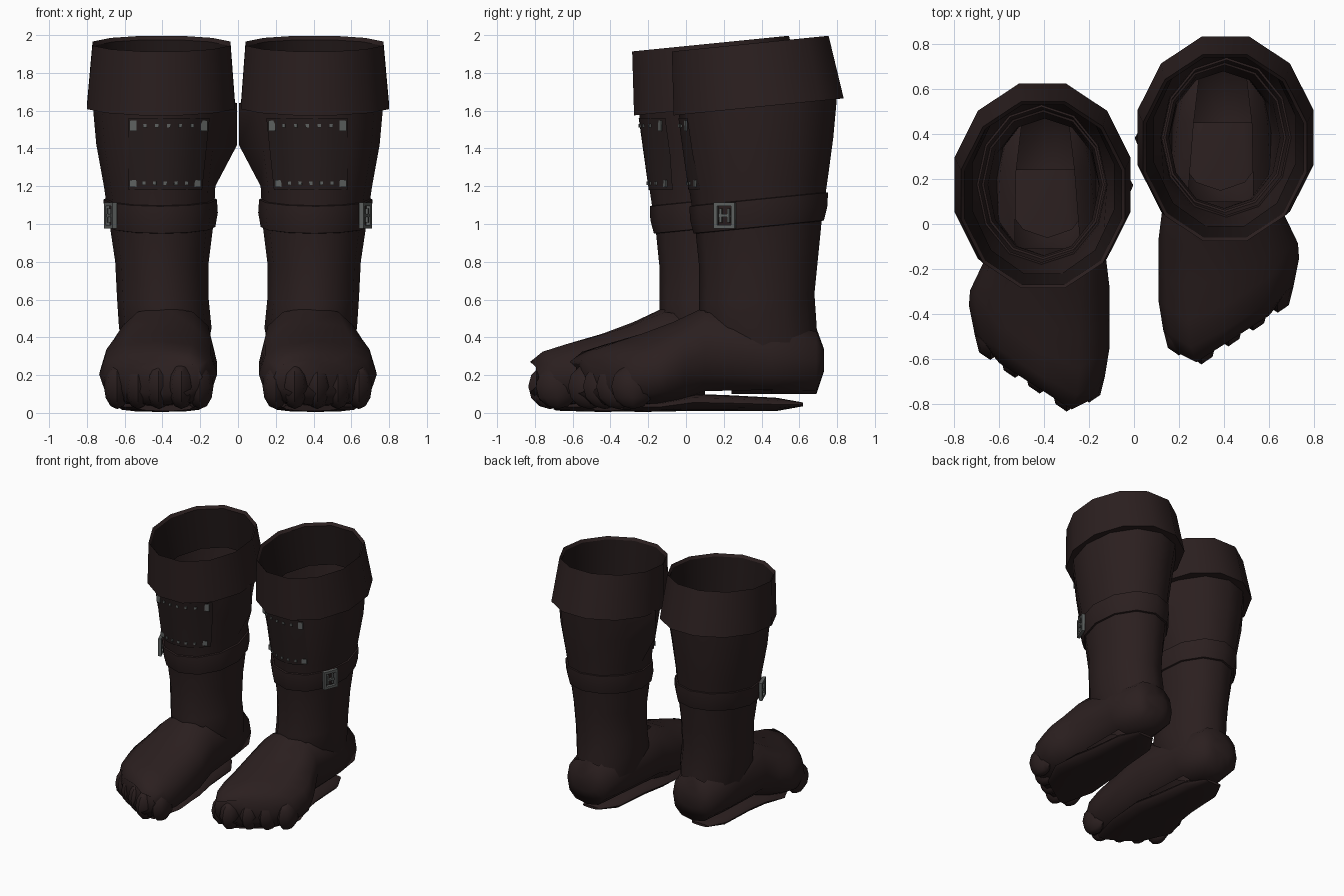
import bpy, bmesh
from math import sin, cos, pi, sqrt, radians, copysign
from mathutils import Matrix, Vector

cube = bpy.data.objects.get("Cube")
if cube:
    bpy.data.objects.remove(cube)


def material(name, rgb):
    m = bpy.data.materials.new(name)
    m.use_nodes = True
    m.diffuse_color = (*rgb, 1)
    m.node_tree.nodes["Principled BSDF"].inputs["Base Color"].default_value = (*rgb, 1)
    return m


leather = material("dark brown leather", (0.024, 0.0138, 0.0138))
lining_leather = material("dark lining", (0.014, 0.0085, 0.0085))
patch_leather = material("worn patch leather", (0.020, 0.0125, 0.0125))
metal = material("dull grey metal", (0.11, 0.118, 0.115))

SIDES = 12
TILT = 0.1

# shaft outline: height, x min, x max, y min, y max
SHAFT = [
    (0.30, 0.17, 0.60, 0.15, 0.70),
    (0.45, 0.14, 0.63, 0.06, 0.69), (0.60, 0.155, 0.64, 0.07, 0.68),
    (0.80, 0.155, 0.65, 0.07, 0.70), (1.00, 0.13, 0.68, 0.05, 0.72),
    (1.20, 0.12, 0.71, 0.02, 0.75), (1.42, 0.09, 0.75, -0.01, 0.78),
    (1.64, 0.05, 0.77, -0.04, 0.80),
]
# foot sections from heel to toe: y, x min, x max, z min, z max
FOOT = [
    (0.73, 0.30, 0.50, 0.22, 0.34), (0.69, 0.22, 0.57, 0.10, 0.45),
    (0.45, 0.17, 0.62, 0.10, 0.50), (0.10, 0.13, 0.64, 0.09, 0.56),
    (-0.10, 0.11, 0.69, 0.05, 0.48), (-0.30, 0.11, 0.73, 0.03, 0.42),
    (-0.45, 0.11, 0.735, 0.03, 0.38), (-0.56, 0.13, 0.71, 0.04, 0.34),
    (-0.62, 0.19, 0.60, 0.10, 0.28),
]
# insole sheet below the foot, same layout
SOLE = [
    (0.62, 0.34, 0.48, 0.035, 0.055), (0.48, 0.25, 0.55, 0.01, 0.08),
    (0.20, 0.22, 0.57, 0.01, 0.095), (0.0, 0.18, 0.60, 0.01, 0.10),
    (-0.30, 0.18, 0.64, 0.005, 0.06), (-0.50, 0.24, 0.54, 0.01, 0.05),
]


def ring(z, x0, x1, y0, y1, grow=0.0, phase=0.0):
    cx, cy = (x0 + x1) / 2, (y0 + y1) / 2
    rx, ry = [(d / 2 + grow) / cos(phase) for d in (x1 - x0, y1 - y0)]
    pts = []
    for i in range(SIDES):
        a = 2 * pi * i / SIDES + phase
        y = ry * sin(a)
        pts.append(Vector((cx + rx * cos(a), cy + y, z + TILT * y)))
    return pts


def shaft_at(z):
    for a, b in zip(SHAFT, SHAFT[1:]):
        if z <= b[0]:
            t = (z - a[0]) / (b[0] - a[0])
            return [p + (q - p) * t for p, q in zip(a, b)]
    return SHAFT[-1]


def section(y, x0, x1, z0, z1):
    # rounded-box slice, swept back on both sides of the big toe
    w = 0.64 * min(1, max(0, (0.1 - y) / 0.55))
    pts = []
    for i in range(SIDES):
        a = 2 * pi * i / SIDES
        c, s = [copysign(abs(v) ** 0.8, v) for v in (cos(a), sin(a))]
        x = (x0 + x1) / 2 + c * (x1 - x0) / 2
        pts.append(Vector((x, y + w * abs(x - 0.27), (z0 + z1) / 2 + s * (z1 - z0) / 2)))
    return pts


def loft(rings, caps=False):
    bm = bmesh.new()
    vs = [[bm.verts.new(p) for p in r] for r in rings]
    for lo, hi in zip(vs, vs[1:]):
        for i in range(SIDES):
            j = (i + 1) % SIDES
            bm.faces.new((lo[i], lo[j], hi[j], hi[i]))
    if caps:
        bm.faces.new(vs[0][::-1])
        bm.faces.new(vs[-1])
    bmesh.ops.recalc_face_normals(bm, faces=bm.faces[:])
    return bm


def add_box(bm, centre, size, turn=0.0):
    m = Matrix.Translation(centre) @ Matrix.Rotation(turn, 4, 'Z') @ Matrix.Diagonal((*size, 1))
    bmesh.ops.create_cube(bm, size=1, matrix=m)


def finish(bm, name, mat, side, angle=50):
    # place on the given side; the right boot is mirrored and steps forward
    sx, dy = (1, 0) if side == "left" else (-1, -0.21)
    for v in bm.verts:
        v.co = Vector((sx * v.co.x, v.co.y + dy, v.co.z))
    if sx < 0:
        bmesh.ops.reverse_faces(bm, faces=bm.faces[:])
    me = bpy.data.meshes.new(name)
    bm.to_mesh(me)
    bm.free()
    me.materials.append(mat)
    ob = bpy.data.objects.new(side + "_" + name, me)
    bpy.context.collection.objects.link(ob)
    bpy.ops.object.select_all(action='DESELECT')
    ob.select_set(True)
    bpy.context.view_layer.objects.active = ob
    bpy.ops.object.shade_smooth_by_angle(angle=radians(angle))


def patch_point(x, z, lift):
    _, x0, x1, y0, y1 = shaft_at(z)
    u = (x - (x0 + x1) / 2) / ((x1 - x0) / 2)
    return Vector((x, (y0 + y1) / 2 - (y1 - y0) / 2 * sqrt(1 - u * u) - lift, z))


def build_boot(side):
    # open shaft, with a pinched fold on the inner calf
    rings = [ring(*s) for s in SHAFT]
    rings[-1][SIDES // 2].x = 0.004
    rings[-2][SIDES // 2].x = 0.004
    finish(loft(rings), "shaft", leather, side)

    # folded cuff with a thin rim, and its inner lining
    under, base, top, rim = [ring(z, *box, phase=pi / SIDES) for z, *box in (
        (1.62, 0.09, 0.72, -0.01, 0.76), (1.62, 0.015, 0.80, -0.065, 0.835),
        (1.955, 0.04, 0.77, -0.075, 0.755), (1.935, 0.055, 0.755, -0.06, 0.74))]
    finish(loft([under, base, top, rim]), "cuff", leather, side)
    bm = loft([under, rim])
    bmesh.ops.reverse_faces(bm, faces=bm.faces[:])
    finish(bm, "cuff_lining", lining_leather, side)

    # strap around the calf
    belt = [ring(z, *shaft_at(z)[1:], grow=g) for z, g in
            ((0.98, -0.01), (0.985, 0.012), (1.06, 0.02), (1.13, 0.012), (1.135, -0.01))]
    finish(loft(belt), "strap", leather, side, 40)

    # foot, left open inside the ankle and under the arch
    bm = loft([section(*s) for s in FOOT], caps=True)
    bm.normal_update()
    hidden = []
    for f in bm.faces:
        y = f.calc_center_median().y
        if (f.normal.z > 0.75 and 0.1 < y < 0.68) or (f.normal.z < -0.75 and 0.1 < y < 0.45):
            hidden.append(f)
    bmesh.ops.delete(bm, geom=hidden, context='FACES')
    finish(bm, "foot", leather, side, 75)

    # low toe bulges along the slanted front edge
    bm = bmesh.new()
    for x, y in ((0.20, -0.47), (0.30, -0.51), (0.42, -0.43), (0.53, -0.36), (0.64, -0.28)):
        m = Matrix.Translation((x, y, 0.14)) @ Matrix.Diagonal((0.07, 0.115, 0.12, 1))
        bmesh.ops.create_uvsphere(bm, u_segments=8, v_segments=6, radius=1, matrix=m)
    finish(bm, "toes", leather, side)
    finish(loft([section(*s) for s in SOLE], caps=True), "sole", leather, side)

    # shin patch following the shaft, wrapping further inward at the top
    bm = bmesh.new()
    cols = 6
    grid = []
    for z, inner in ((1.18, 0.19), (1.37, 0.17), (1.56, 0.15)):
        grid.append([bm.verts.new(patch_point(inner + (0.58 - inner) * i / cols, z, 0.012))
                     for i in range(cols + 1)])
    for lo, hi in zip(grid, grid[1:]):
        for i in range(cols):
            bm.faces.new((lo[i], lo[i + 1], hi[i + 1], hi[i]))
    bmesh.ops.solidify(bm, geom=bm.faces[:], thickness=0.009)
    bmesh.ops.recalc_face_normals(bm, faces=bm.faces[:])
    finish(bm, "shin_patch", patch_leather, side)

    # studs along the patch edges, larger and taller at the upper corners
    bm = bmesh.new()
    for z, inner, corner in ((1.215, 0.215, 0.036), (1.52, 0.18, 0.055)):
        for i in range(7):
            x = inner + (0.555 - inner) * i / 6
            w, h = (0.036, corner) if i in (0, 6) else (0.018, 0.018)
            add_box(bm, patch_point(x, z, 0.014), (w, 0.008, h), (x - 0.42) * 1.8)
    finish(bm, "studs", metal, side, 20)

    # buckle: frame and prong on the outer side of the strap
    bm = bmesh.new()
    turn = radians(-22)
    centre = Vector((0.675, 0.205, 1.045))
    across = Vector((-sin(turn), cos(turn), 0))
    for s in (-1, 1):
        add_box(bm, centre + across * 0.05 * s, (0.024, 0.02, 0.14), turn)
        add_box(bm, centre + Vector((0, 0, 0.06 * s)), (0.024, 0.115, 0.02), turn)
        add_box(bm, centre + across * 0.022 * s, (0.018, 0.012, 0.075), turn)
    add_box(bm, centre, (0.022, 0.06, 0.016), turn)
    finish(bm, "buckle", metal, side, 20)


for side in ("left", "right"):
    build_boot(side)
